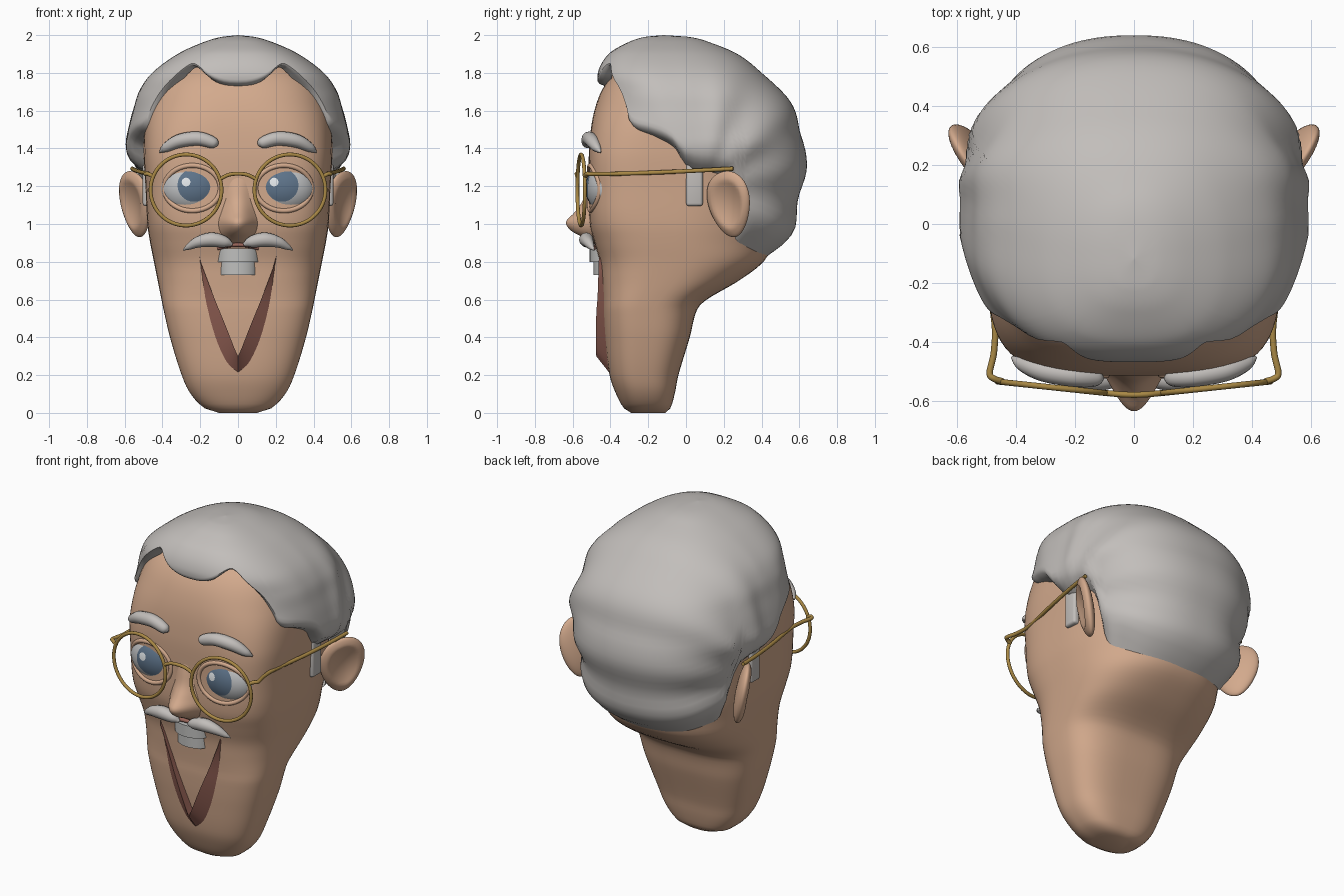
import bpy, bmesh, math
from math import sin, cos, pi, radians
from mathutils import Matrix, Vector

if "Cube" in bpy.data.objects:
    bpy.data.objects.remove(bpy.data.objects["Cube"])


def material(name, *rgb):
    m = bpy.data.materials.new(name)
    m.use_nodes = True
    m.diffuse_color = (*rgb, 1)
    m.node_tree.nodes["Principled BSDF"].inputs["Base Color"].default_value = (*rgb, 1)
    return m


SKIN = material("skin", .65, .40, .265)
HAIR = material("grey hair", .54, .515, .495)
GOLD = material("gold wire", .40, .25, .06)
LIP = material("lip red", .32, .13, .1)
IRIS = material("iris blue", .11, .17, .25)
WHITE = material("eye white", .52, .53, .54)
GLINT = material("eye glint", .75, .78, .8)
TOOTH = material("tooth grey", .52, .52, .51)


def sample(rows, t):
    """Smooth interpolation of rows keyed by their first column."""
    t = min(max(t, rows[0][0]), rows[-1][0])
    i = 0
    while i < len(rows) - 2 and t > rows[i + 1][0]:
        i += 1
    a, b = rows[i], rows[i + 1]
    p, q = rows[max(i - 1, 0)], rows[min(i + 2, len(rows) - 1)]
    d = b[0] - a[0]
    s = (t - a[0]) / d
    out = []
    for k in range(1, len(a)):
        ma = (b[k] - p[k]) / (b[0] - p[0]) * d
        mb = (q[k] - a[k]) / (q[0] - a[0]) * d
        out.append((2*s**3 - 3*s*s + 1) * a[k] + (s**3 - 2*s*s + s) * ma
                   + (3*s*s - 2*s**3) * b[k] + (s**3 - s*s) * mb)
    return out


def path(pts, steps=8):
    """Points resampled along a smooth curve."""
    rows = [(i, *p) for i, p in enumerate(pts)]
    return [sample(rows, i / steps) for i in range((len(pts) - 1) * steps + 1)]


def activate(ob):
    bpy.ops.object.select_all(action='DESELECT')
    ob.select_set(True)
    bpy.context.view_layer.objects.active = ob


def finish(name, bm, mat):
    bmesh.ops.remove_doubles(bm, verts=bm.verts, dist=.0002)
    bmesh.ops.recalc_face_normals(bm, faces=bm.faces)
    me = bpy.data.meshes.new(name)
    bm.to_mesh(me)
    bm.free()
    me.materials.append(mat)
    ob = bpy.data.objects.new(name, me)
    bpy.context.collection.objects.link(ob)
    activate(ob)
    bpy.ops.object.shade_smooth_by_angle(angle=radians(50))


def skin_rings(rings, closed=True, caps=False):
    """Bridge equal rows of points with quads."""
    bm = bmesh.new()
    vs = [[bm.verts.new(p) for p in r] for r in rings]
    n = len(vs[0])
    for a, b in zip(vs, vs[1:]):
        for i in range(n if closed else n - 1):
            j = (i + 1) % n
            bm.faces.new((a[i], a[j], b[j], b[i]))
    if caps:
        bm.faces.new(vs[0])
        bm.faces.new(vs[-1])
    return bm


def tube(name, pts, mat, cyclic=False):
    """Round tube through (x, y, z, radius) points."""
    if not cyclic:
        pts = path(pts)
    cu = bpy.data.curves.new(name, 'CURVE')
    cu.dimensions = '3D'
    cu.bevel_depth = 1
    cu.bevel_resolution = 4
    cu.use_fill_caps = True
    sp = cu.splines.new('POLY')
    sp.points.add(len(pts) - 1)
    for p, (x, y, z, r) in zip(sp.points, pts):
        p.co = (x, y, z, 1)
        p.radius = max(r, .002)
    sp.use_cyclic_u = cyclic
    cu.materials.append(mat)
    ob = bpy.data.objects.new(name, cu)
    bpy.context.collection.objects.link(ob)
    activate(ob)
    bpy.ops.object.convert(target='MESH')
    bpy.ops.object.shade_smooth_by_angle(angle=radians(60))


def oval(rows, z, a, mid, n_front, n_back):
    """Point on a superellipse section; angle a starts at the front."""
    hw, yf, yb = sample(rows, z)
    yc = yf + (yb - yf) * mid
    c, s = cos(a), sin(a)
    e = 2 / (n_front if c > 0 else n_back)
    x = math.copysign(abs(s) ** e, s) * hw
    y = yc - abs(c) ** e * (yc - yf) if c > 0 else yc + abs(c) ** e * (yb - yc)
    return x, y, yc


# Head sections: height, half width, front y, back y
HEAD = [(0, .1, -.29, -.11), (.02, .17, -.325, -.085), (.1, .25, -.37, -.06),
        (.2, .298, -.405, -.04), (.4, .36, -.43, .02), (.55, .395, -.44, .06),
        (.6, .405, -.44, .11), (.7, .425, -.447, .28), (.8, .445, -.457, .41),
        (.9, .465, -.485, .46), (1, .48, -.51, .5), (1.2, .49, -.513, .54),
        (1.4, .50, -.513, .55), (1.6, .485, -.485, .49), (1.75, .43, -.42, .38),
        (1.85, .3, -.31, .2), (1.9, .17, -.19, .06)]
# Squareness of the head sections at front and back
SQUARE = [(0, 2.4, 3), (.5, 2.9, 3), (.9, 3.5, 2.2), (1.1, 4, 2.1), (1.35, 4, 2.1),
          (1.65, 2.7, 2.1), (1.9, 2.5, 2.1)]
ring = [2 * pi * i / 72 for i in range(72)]
rings = []
for k in range(81):
    z = 1.9 * k / 80
    rings.append([(*oval(HEAD, z, a, .45, *sample(SQUARE, z))[:2], z) for a in ring])
finish("head", skin_rings(rings, caps=True), SKIN)


def face_y(x, z):
    hw, yf, yb = sample(HEAD, z)
    n = sample(SQUARE, z)[0]
    yc = yf + (yb - yf) * .45
    return yc - (yc - yf) * max(0, 1 - abs(x / hw) ** n) ** (1 / n)


# Hair shell: sections, and hairline height by angle from the front
SHELL = [(.78, .44, -.48, .415), (.85, .47, -.48, .485), (.9, .49, -.5, .525),
         (1, .515, -.5, .575), (1.2, .535, -.5, .615), (1.4, .592, -.5, .635),
         (1.5, .58, -.5, .61), (1.6, .555, -.48, .57), (1.7, .525, -.465, .505),
         (1.8, .455, -.47, .41), (1.9, .32, -.41, .27), (1.96, .19, -.31, .13),
         (1.99, .09, -.22, .02), (2, 0, -.12, -.12)]
LINE = [(-32, 1.83), (0, 1.72), (32, 1.83), (43, 1.72), (52, 1.58), (56, 1.5),
        (72, 1.45), (82, 1.4), (88, 1.3), (100, 1.27), (108, 1.22), (116, .96),
        (130, .885), (150, .82), (180, .79)]
rings = []
for k in range(49):
    t = k / 48
    row = []
    for i in range(144):
        a = pi * (i / 72 - 1)
        h = sample(LINE, abs(math.degrees(a)))[0]
        z = h + (2 - h) * t * (2 - t)
        x, y, yc = oval(SHELL, z, a, .48, 2.6, 2.3)
        # Combed ridges fan out from above the ears
        dy, dz = y - .1, z - 1.2
        fan = min(1, math.hypot(dy, dz) / .4) * (1 if y > 0 else .4) * min(1, (2 - z) / .2)
        f = 1 + .02 * sin(10 * math.atan2(dz, dy)) * fan * min(1, abs(y) / .15)
        f *= 1 - (.15 if y < 0 else .1) * max(0, 1 - k / 3) ** 2   # edge curls under
        row.append((x * f, yc + (y - yc) * f, z))
    rings.append(row)
finish("hair", skin_rings(rings), HAIR)

# Nose: ridge swelling out of the face (height, reach, half width)
NOSE = [(.89, -.01, .07), (.92, .035, .085), (.96, .1, .105), (1.01, .125, .112),
        (1.06, .078, .1), (1.12, .035, .085), (1.2, .012, .075), (1.28, -.01, .07)]
rows = []
for k in range(33):
    z = .89 + .39 * k / 32
    reach, w = sample(NOSE, z)
    rows.append([(w * u / 12, face_y(w * u / 12, z) + .012
                  - (reach + .012) * max(0, cos(pi / 2 * u / 12)) ** 1.2, z)
                 for u in range(-12, 13)])
finish("nose", skin_rings(rows, closed=False), SKIN)

# Mouth: raised V-shaped lip with an inner wall, upper lip and teeth
edge = [(.205, .84, .198, .8), (.18, .6, .128, .615), (.13, .4, .065, .46),
        (.065, .262, .02, .345), (0, .205, 0, .3)]
rows = []
for ox, oz, ix, iz in path(edge, 5):
    rows.append([(ox, face_y(ox, oz) + .006, oz),
                 (ix, face_y(ix, iz) - .015 - .08 * (.8 - iz), iz),
                 (ix, face_y(ix, iz) + .01, iz)])
rows += [[(-x, y, z) for x, y, z in r] for r in rows[-2::-1]]
finish("lower_lip", skin_rings(rows, closed=False), LIP)
tube("upper_lip", [(x, face_y(x, z) - .012, z, .011) for x, z in
                   ((-.11, .872), (-.05, .886), (0, .89), (.05, .886), (.11, .872))], LIP)
for name, rx, ry, z0, z1 in (("upper_teeth", .115, .09, .8, .87),
                             ("lower_teeth", .1, .07, .73, .805)):
    rings = [[(rx * sin(a), -.42 - ry * cos(a), z) for a in ring] for z in (z0, z1)]
    finish(name, skin_rings(rings, caps=True), TOOTH)

# Paired parts
for side, s in (("left", 1), ("right", -1)):
    # Eyeball with iris and glint plates lying on it
    ex, ey, ez = s * .242, -.42, 1.19
    rx, ry, rz = .17, .108, .14
    bm = bmesh.new()
    m = Matrix.Translation((ex, ey, ez)) @ Matrix.Diagonal((rx, ry, rz, 1))
    bmesh.ops.create_uvsphere(bm, u_segments=40, v_segments=24, radius=1, matrix=m)
    finish(side + "_eye", bm, WHITE)

    def patch(name, cx, cz, r, lift, mat):
        def on_eye(x, z):
            q = 1 - ((x - ex) / rx) ** 2 - ((z - ez) / rz) ** 2
            return x, ey - ry * math.sqrt(max(q, 0)) - lift, z
        disc = [[on_eye(cx + r * k / 6 * cos(a), cz + r * k / 6 * sin(a)) for a in ring]
                for k in range(7)]
        finish(name, skin_rings(disc), mat)

    patch(side + "_iris", s * .233, 1.205, .087, .003, IRIS)
    patch(side + "_glint", s * .233 - .042, 1.222, .023, .006, GLINT)
    lid = [(ex + .148 * cos(a), ez + .12 * sin(a)) for a in ring]
    tube(side + "_eyelid", [(x, face_y(x, z) + .002, z, .013) for x, z in lid], SKIN, True)

    # Eyebrow and moustache
    brow = [(.105, 1.42, .008), (.13, 1.43, .03), (.21, 1.452, .037),
            (.31, 1.44, .036), (.38, 1.405, .025), (.415, 1.38, .004)]
    tube(side + "_eyebrow", [(s * x, face_y(x, z) - .012, z, r) for x, z, r in brow], HAIR)
    tache = [(.03, .89, .008), (.07, .905, .03), (.14, .917, .038),
             (.21, .905, .03), (.26, .88, .017), (.29, .862, .003)]
    tube(side + "_moustache", [(s * x, face_y(x, z) - .04, z, r) for x, z, r in tache], HAIR)

    # Ear: flattened sphere with a hollowed outer face, flaring backwards
    bm = bmesh.new()
    bmesh.ops.create_uvsphere(bm, u_segments=40, v_segments=28, radius=1)
    along, out = Vector((.55, .835, 0)), Vector((.835, -.55, 0))
    for v in bm.verts:
        u, n, w = v.co
        thick = .042 * n
        if n > 0:
            thick -= .04 * max(0, 1 - (u * u + w * w) / .55)
        if u < 0:
            u *= 1.2
        p = (Vector((.548, .237, 1.105)) + along * u * (.118 + .025 * w)
             + out * (thick + .03 * w) + Vector((0, 0, .175 * w)))
        v.co = (s * p.x, p.y, p.z)
    finish(side + "_ear", bm, SKIN)

    # Sideburn
    bm = bmesh.new()
    m = Matrix.Translation((s * .48, .045, 1.23)) @ Matrix.Diagonal((.05, .088, .27, 1))
    bmesh.ops.create_cube(bm, size=1, matrix=m)
    bmesh.ops.bevel(bm, geom=bm.edges[:], offset=.015, segments=3, affect='EDGES', profile=.5)
    finish(side + "_sideburn", bm, HAIR)

    # Spectacle rim and temple arm
    rim = [(s * (.275 + .188 * cos(a)), -.555 + .02 * cos(a), 1.18 + .188 * sin(a), .01)
           for a in ring]
    tube(side + "_rim", rim, GOLD, True)
    arm = [(.445, -.535, 1.25), (.475, -.525, 1.265), (.49, -.505, 1.265), (.475, -.43, 1.265),
           (.475, -.32, 1.267), (.515, -.1, 1.275), (.545, .1, 1.285), (.56, .25, 1.293)]
    tube(side + "_temple_arm", [(s * x, y, z, .011) for x, y, z in arm], GOLD)

# Spectacle bridge
tube("spectacle_bridge", [(x, y, z, .01) for x, y, z in
     ((-.1, -.573, 1.235), (-.05, -.578, 1.26), (0, -.58, 1.266),
      (.05, -.578, 1.26), (.1, -.573, 1.235))], GOLD)
